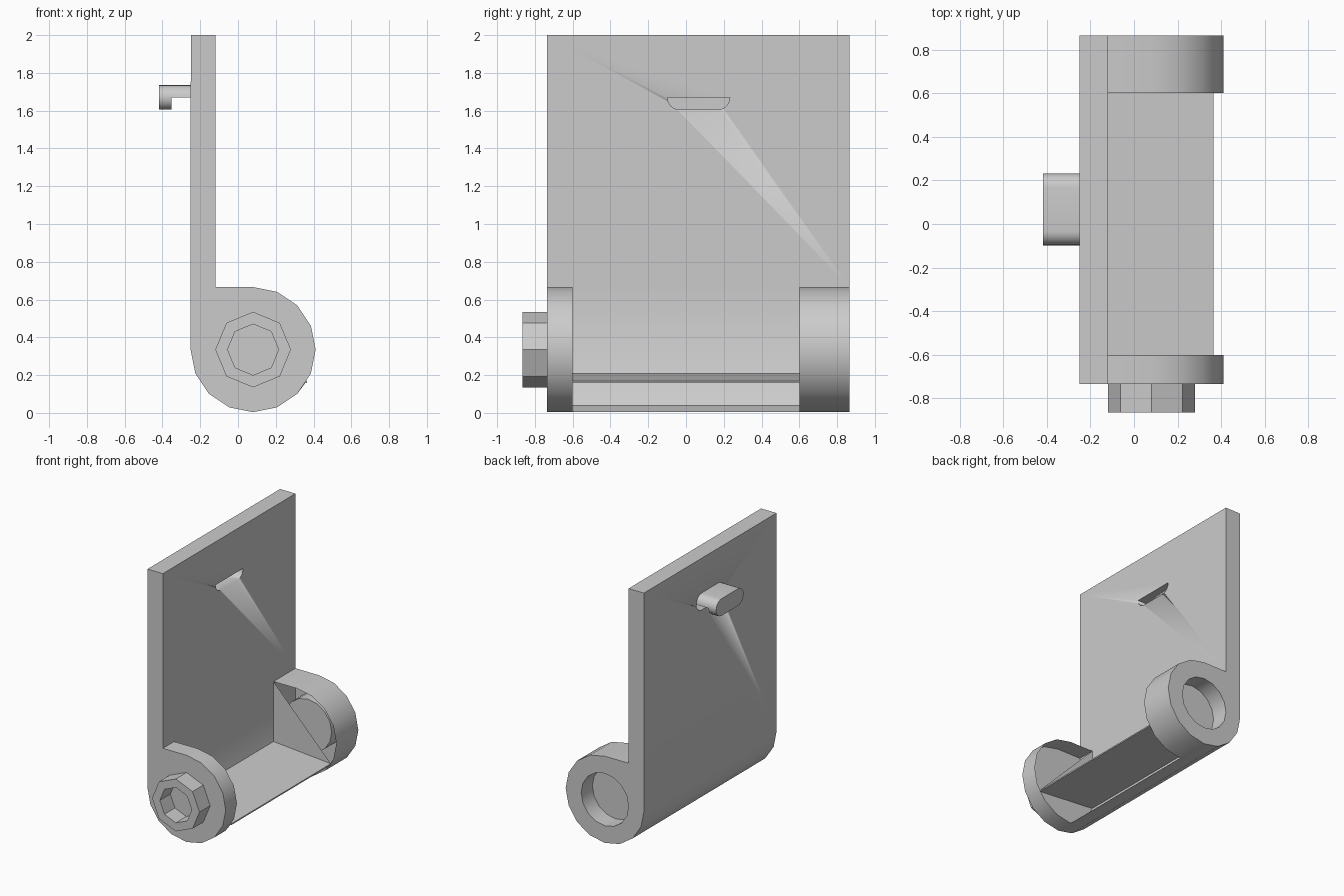
import bpy, bmesh
from math import sin, cos, radians

cube = bpy.data.objects.get("Cube")
if cube:
    bpy.data.objects.remove(cube, do_unlink=True)

GREY = bpy.data.materials.new("plain grey")
GREY.use_nodes = True
GREY.diffuse_color = (0.6, 0.6, 0.6, 1)
GREY.node_tree.nodes["Principled BSDF"].inputs["Base Color"].default_value = (0.6, 0.6, 0.6, 1)

CX, CZ, R = 0.08, 0.335, 0.331        # barrel axis and radius
FRONT, BACK = -0.735, 0.865           # plate ends
LUG_FRONT, LUG_BACK = -0.6, 0.6       # inner faces of the two lugs
WALL_IN, WALL_OUT = -0.12, -0.25


def arc(radius, start, end, steps, cx=CX, cz=CZ):
    angles = [radians(start + (end - start) * i / steps) for i in range(steps + 1)]
    return [(cx + radius * cos(a), cz + radius * sin(a)) for a in angles]


def ring(radius, sides):
    return arc(radius, 0, 360, sides)[:-1]


def finish(name, bm, recalc=True):
    if recalc:
        bmesh.ops.recalc_face_normals(bm, faces=bm.faces)
    mesh = bpy.data.meshes.new(name)
    bm.to_mesh(mesh)
    bm.free()
    mesh.materials.append(GREY)
    obj = bpy.data.objects.new(name, mesh)
    bpy.context.collection.objects.link(obj)
    bpy.ops.object.select_all(action="DESELECT")
    obj.select_set(True)
    bpy.context.view_layer.objects.active = obj
    bpy.ops.object.shade_smooth_by_angle(angle=radians(30))
    return obj


def loop(bm, pts, y):
    return [bm.verts.new((x, y, z)) for x, z in pts]


def bridge(bm, a, b, closed=True):
    n = len(a)
    for i in range(n if closed else n - 1):
        j = (i + 1) % n
        bm.faces.new((a[i], a[j], b[j], b[i]))


def prism(name, pts, y0, y1):
    """Solid made by sweeping an x-z profile along y."""
    bm = bmesh.new()
    a, b = loop(bm, pts, y0), loop(bm, pts, y1)
    bm.faces.new(a)
    bm.faces.new(b)
    bridge(bm, a, b)
    return finish(name, bm)


def slab(name, pts, x0, x1):
    """Solid made by sweeping a y-z profile along x."""
    bm = bmesh.new()
    a = [bm.verts.new((x0, y, z)) for y, z in pts]
    b = [bm.verts.new((x1, y, z)) for y, z in pts]
    bm.faces.new(a)
    bm.faces.new(b)
    bridge(bm, a, b)
    return finish(name, bm)


# Upright plate whose foot curls under to the lowest point of the barrel
inner_foot = [(WALL_IN, 0.2), (-0.03, 0.04)]
wall_profile = ([(WALL_IN, 2.0), (WALL_OUT, 2.0)] + arc(R, 180, 270, 4)
                + inner_foot[::-1] + [(WALL_IN, CZ + R)])
wall = prism("upright_plate", wall_profile, FRONT, BACK)

# Hook: pill-shaped tip on a half-pill arm, with a slot below the arm
HY, HZ, HR, HALF = 0.067, 1.67, 0.065, 0.1
upper = arc(HR, 0, 90, 6, HY + HALF, HZ) + arc(HR, 90, 180, 6, HY - HALF, HZ)
lower = arc(HR, 180, 270, 6, HY - HALF, HZ) + arc(HR, 270, 360, 6, HY + HALF, HZ)
slab("hook_tip", upper[:-1] + lower[:-1], -0.417, -0.352)
slab("hook_arm", upper, -0.352, WALL_OUT)

cutter = slab("slot_cutter", lower, -0.3, -0.05)
cutter.hide_render = True
cut = wall.modifiers.new("slot", "BOOLEAN")
cut.operation = "DIFFERENCE"
cut.solver = "EXACT"
cut.object = cutter
bpy.ops.object.select_all(action="DESELECT")
bpy.context.view_layer.objects.active = wall
wall.select_set(True)
bpy.ops.object.modifier_apply(modifier=cut.name)
bpy.data.objects.remove(cutter, do_unlink=True)

# Sloping floor between the lugs
EDGE = (0.364, 0.168)
prism("floor_strip", [(WALL_IN, 0.208), EDGE, (EDGE[0], EDGE[1] - 0.01), (WALL_IN, 0.198)],
      LUG_FRONT, LUG_BACK)

# Hollow lugs: rounded rim, outer end face, and a partly open inner face
rim_path = [(WALL_IN, CZ + R)] + arc(R, 90, -90, 8)
end_path = rim_path + inner_foot[::-1]
low_arc = arc(R, -45, -90, 2)
cap_path = [(WALL_IN, CZ + R), EDGE] + low_arc + inner_foot[::-1]


def lug(name, inner_y, outer_y, hole=None):
    bm = bmesh.new()
    bridge(bm, loop(bm, rim_path, inner_y), loop(bm, rim_path, outer_y), closed=False)
    finish(name + "_rim", bm)

    bm = bmesh.new()
    bm.faces.new(loop(bm, cap_path, inner_y))
    finish(name + "_inner_face", bm)

    bm = bmesh.new()
    edges = []
    for pts in [end_path] + ([hole] if hole else []):
        vs = loop(bm, pts, outer_y)
        edges += [bm.edges.new((vs[i - 1], vs[i])) for i in range(len(vs))]
    bmesh.ops.triangle_fill(bm, edges=edges, use_beauty=True)
    finish(name + "_end_face", bm)


recess = ring(0.2, 16)
lug("front_lug", LUG_FRONT, FRONT)
lug("back_lug", LUG_BACK, BACK, recess)

# Round recess in the back lug
bm = bmesh.new()
mouth, bottom = loop(bm, recess, BACK), loop(bm, recess, BACK - 0.135)
bridge(bm, mouth, bottom)
bm.faces.new(bottom)
finish("back_recess", bm)

# Eight-sided boss with an eight-sided socket
bm = bmesh.new()
tip = FRONT - 0.13
outer_base, outer_tip = loop(bm, ring(0.2, 8), FRONT), loop(bm, ring(0.2, 8), tip)
inner_tip, inner_base = loop(bm, ring(0.135, 8), tip), loop(bm, ring(0.135, 8), FRONT - 0.003)
bridge(bm, outer_base, outer_tip)
bridge(bm, outer_tip, inner_tip)
bridge(bm, inner_tip, inner_base)
bm.faces.new(inner_base)
finish("front_boss", bm)
